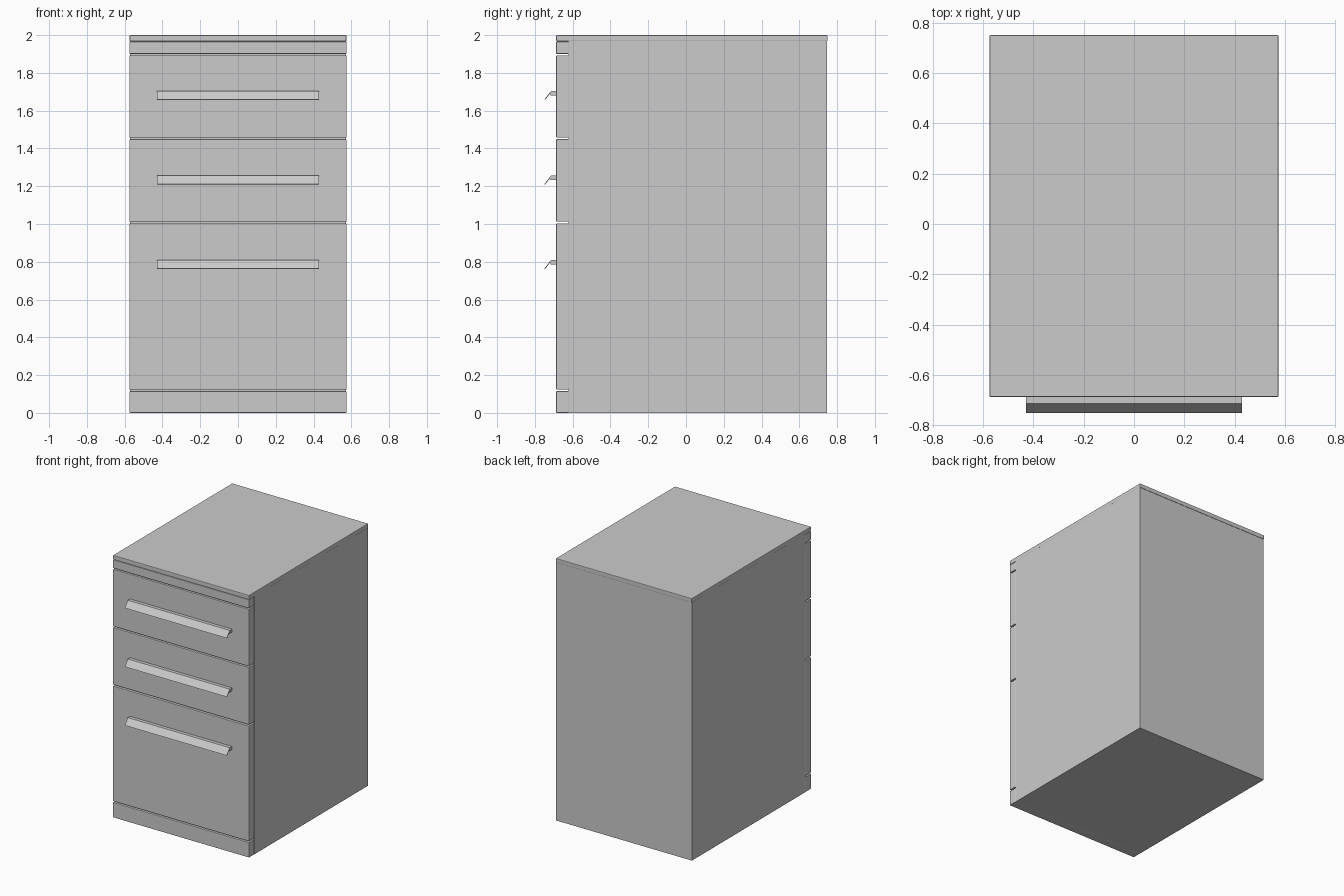
import bpy, bmesh

if "Cube" in bpy.data.objects:
    bpy.data.objects.remove(bpy.data.objects["Cube"])

HALF_W = 0.574
FRONT_Y, CARCASS_Y, BACK_Y = -0.687, -0.622, 0.75


def finish(name, bm):
    bmesh.ops.recalc_face_normals(bm, faces=bm.faces)
    mesh = bpy.data.meshes.new(name)
    bm.to_mesh(mesh)
    bm.free()
    ob = bpy.data.objects.new(name, mesh)
    bpy.context.collection.objects.link(ob)
    return ob


def box(name, half_w, y0, y1, z0, z1, bevel=0.0):
    bm = bmesh.new()
    bmesh.ops.create_cube(bm, size=1)
    for v in bm.verts:
        v.co = (v.co.x * 2 * half_w,
                (y0 + y1) / 2 + v.co.y * (y1 - y0),
                (z0 + z1) / 2 + v.co.z * (z1 - z0))
    ob = finish(name, bm)
    if bevel:
        mod = ob.modifiers.new("edge_bevel", 'BEVEL')
        mod.width = bevel
        mod.segments = 2
    return ob


def extrude_x(name, profile, half_w):
    bm = bmesh.new()
    face = bm.faces.new([bm.verts.new((-half_w, y, z)) for y, z in profile])
    ext = bmesh.ops.extrude_face_region(bm, geom=[face])
    verts = [g for g in ext["geom"] if isinstance(g, bmesh.types.BMVert)]
    bmesh.ops.translate(bm, verts=verts, vec=(2 * half_w, 0, 0))
    return finish(name, bm)


# Carcass and top slab
box("carcass", HALF_W - 0.001, CARCASS_Y, BACK_Y - 0.003, 0, 1.968)
box("top_slab", HALF_W, FRONT_Y, BACK_Y, 1.967, 2.0, 0.004)

# Fixed front strips above and below the drawers
box("plinth", HALF_W, FRONT_Y, CARCASS_Y, 0, 0.115, 0.003)
box("top_rail", HALF_W, FRONT_Y, CARCASS_Y, 1.901, 1.965, 0.003)

# Drawer fronts, each with a downturned lip handle: (name, bottom, top, handle top)
drawers = [("lower", 0.124, 1.003, 0.810),
           ("middle", 1.013, 1.449, 1.257),
           ("upper", 1.458, 1.893, 1.705)]
for name, z0, z1, h in drawers:
    box(name + "_drawer_front", HALF_W, FRONT_Y, CARCASS_Y, z0, z1, 0.003)
    profile = [(FRONT_Y + 0.002, h), (-0.714, h), (-0.750, h - 0.046),
               (-0.746, h - 0.048), (-0.719, h - 0.014),
               (-0.716, h - 0.024), (FRONT_Y + 0.002, h - 0.024)]
    extrude_x(name + "_drawer_handle", profile, 0.43)
